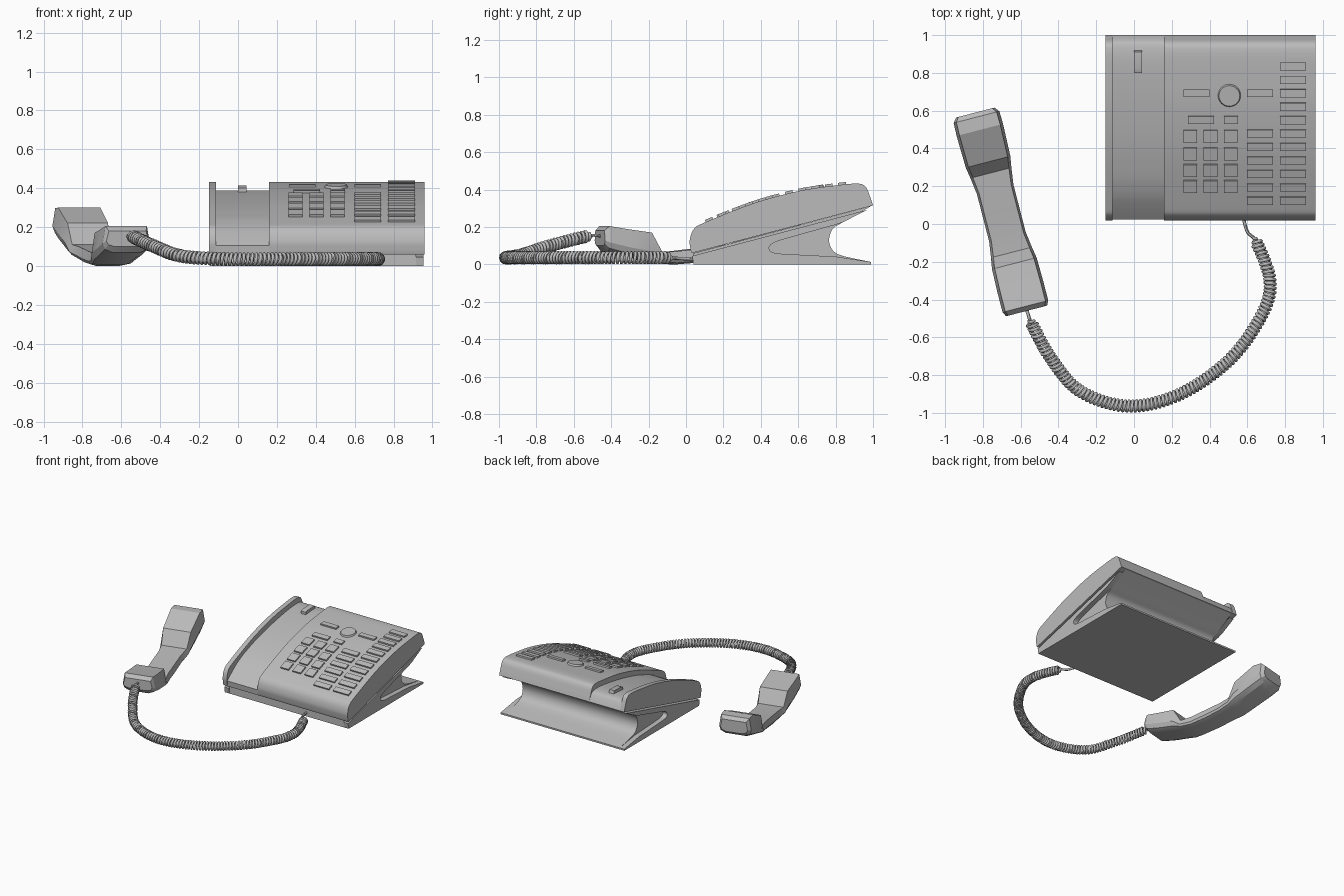
import bpy, bmesh, math
from mathutils import Vector, Matrix

if "Cube" in bpy.data.objects:
    bpy.data.objects.remove(bpy.data.objects["Cube"])

grey = bpy.data.materials.new("mid_grey")
grey.use_nodes = True
grey.diffuse_color = (0.5, 0.5, 0.5, 1)
grey.node_tree.nodes["Principled BSDF"].inputs["Base Color"].default_value = (0.5, 0.5, 0.5, 1)


def finish(name, bm, angle=30):
    bmesh.ops.recalc_face_normals(bm, faces=bm.faces)
    mesh = bpy.data.meshes.new(name)
    bm.to_mesh(mesh)
    bm.free()
    mesh.materials.append(grey)
    obj = bpy.data.objects.new(name, mesh)
    bpy.context.collection.objects.link(obj)
    smooth(obj, angle)
    return obj


def smooth(obj, angle):
    bpy.ops.object.select_all(action='DESELECT')
    obj.select_set(True)
    bpy.context.view_layer.objects.active = obj
    bpy.ops.object.shade_smooth_by_angle(angle=math.radians(angle))


def spline(points, steps):
    """Smooth curve through the points."""
    p = [Vector(q) for q in points]
    p = [2 * p[0] - p[1]] + p + [2 * p[-1] - p[-2]]
    out = []
    for a, b, c, d in zip(p, p[1:], p[2:], p[3:]):
        for i in range(steps):
            t = i / steps
            out.append(0.5 * (2 * b + (c - a) * t + (2 * a - 5 * b + 4 * c - d) * t * t
                              + (3 * b - a - 3 * c + d) * t ** 3))
    return out + [p[-2]]


def extrude(name, profile, x0, x1):
    """Side profile (y, z) stretched from x0 to x1."""
    bm = bmesh.new()
    face = bm.faces.new([bm.verts.new((x0, y, z)) for y, z in profile])
    new = bmesh.ops.extrude_face_region(bm, geom=[face])["geom"]
    bmesh.ops.translate(bm, vec=(x1 - x0, 0, 0),
                        verts=[v for v in new if isinstance(v, bmesh.types.BMVert)])
    return finish(name, bm)


# Upper shell: crowned top over a straight sloping parting line
crown = spline([(.025, .075), (.02, .13), (.043, .19), (.107, .227), (.364, .328),
                (.606, .393), (.8, .422), (.917, .432), (.96, .415), (.985, .36), (1, .315)], 5)
channel = spline([(.025, .105), (.08, .15), (.15, .2), (.235, .243)], 3)[:-1]
channel += spline([(.235, .243), (.42, .305), (.65, .357), (.85, .387), (.95, .385), (.98, .36)], 4)
extrude("main_shell", [(.03, .06)] + crown, .16, .96)
extrude("cradle_wall", [(.03, .06)] + crown, -.15, -.113)
extrude("handset_cradle", [(.03, .06)] + channel + [(1, .315)], -.113, .16)

# Wedge stand: concave back, with a V-shaped recess in both sides
hollow = spline([(.99, .312), (.84, .226), (.785, .19), (.765, .13), (.785, .075),
                 (.84, .045), (.99, .013)], 5)
extrude("stand_core", [(.04, .06)] + hollow + [(.99, 0), (.04, 0)], -.105, .915)
recess = spline([(.8, .212), (.6, .156), (.48, .12), (.445, .092), (.47, .062),
                 (.6, .052), (.8, .042)], 4)
side = [(.033, .045), (.97, .292), (.84, .226)] + recess + [(.99, .013), (.99, 0), (.04, 0)]
for name, x0 in (("right_stand_side", -.145), ("left_stand_side", .915)):
    extrude(name, side, x0, x0 + .04)


# Keys sit on the crowned top
def surface(y):
    for a, b in zip(crown, crown[1:]):
        if a.x <= y <= b.x:
            d = b - a
            return a.y + d.y * (y - a.x) / d.x, math.atan2(d.y, d.x)


def seat(x, y):
    z, tilt = surface(y)
    return Matrix.Translation((x, y, z)) @ Matrix.Rotation(tilt, 4, 'X')


def key(name, x, y, w, h):
    bm = bmesh.new()
    size = Matrix.Diagonal((w, h, .024, 1))
    bmesh.ops.create_cube(bm, size=1, matrix=seat(x, y) @ size)
    finish(name, bm)


for y in (.465, .372, .285, .2):
    for x in (.297, .405, .513):
        key("number_key", x, y, .072, .07)
for i in range(11):
    y = .125 + i * .071
    key("outer_memory_key", .841, y, .137, .042)
    if i < 6:
        key("inner_memory_key", .667, y, .137, .042)
key("wide_function_key", .354, .552, .137, .04)
key("small_function_key", .513, .552, .074, .04)
key("right_menu_key", .667, .694, .137, .038)
key("left_menu_key", .331, .694, .137, .038)

bm = bmesh.new()
bmesh.ops.create_cone(bm, cap_ends=True, segments=32, radius1=.065, radius2=.055,
                      depth=.024, matrix=seat(.505, .68))
finish("round_selector", bm)

# Hook tab in the cradle
extrude("hook_tab", [(.8, .37), (.8, .402), (.82, .41), (.91, .413), (.92, .38)], 0, .043)

# Handset: lofted sections of (distance, top, bottom, half width)
stations = [(0, .275, .18, .105), (.025, .298, .155, .125), (.095, .3, .125, .127),
            (.27, .22, .066, .122), (.33, .11, .05, .112), (.42, .1, .03, .1),
            (.55, .085, .01, .1), (.68, .07, .0, .1), (.765, .065, .006, .112),
            (.825, .17, .014, .122), (.95, .187, .04, .125), (1.06, .205, .07, .125),
            (1.085, .18, .1, .112)]
axis, across = Vector((.25, -.968, 0)), Vector((.968, .25, 0))
bm = bmesh.new()
rings = []
for s, top, low, w in stations:
    mid = low + .35 * (top - low)
    section = [(-.88, top), (.88, top), (1, mid), (.9, low + .12 * (top - low)), (.6, low),
               (-.6, low), (-.9, low + .12 * (top - low)), (-1, mid)]
    rings.append([bm.verts.new(Vector((-.84, .59, z)) + axis * s + across * (u * w))
                  for u, z in section])
for a, b in zip(rings, rings[1:]):
    for i in range(len(a)):
        j = (i + 1) % len(a)
        bm.faces.new((a[i], a[j], b[j], b[i]))
bm.faces.new(rings[0])
bm.faces.new(rings[-1])
finish("handset", bm, 24)

# Coiled cord with straight tails
route = spline([(-.575, -.43, .145), (-.56, -.48, .155), (-.54, -.53, .15), (-.44, -.71, .105),
                (-.285, -.885, .05), (-.03, -.964, .036), (.245, -.9, .036), (.51, -.715, .036),
                (.68, -.475, .036), (.72, -.3, .036), (.65, -.1, .036), (.6, -.04, .032),
                (.575, .05, .028)], 40)
lengths = [0]
for a, b in zip(route, route[1:]):
    lengths.append(lengths[-1] + (b - a).length)
start, end = lengths[80], lengths[-81]
turns, per_turn, coil_radius = 96, 12, .027
count = int(turns * per_turn * lengths[-1] / (end - start))
points, seg = [], 0
for i in range(count + 1):
    s = lengths[-1] * i / count
    while seg < len(route) - 2 and lengths[seg + 1] < s:
        seg += 1
    a, b = route[seg], route[seg + 1]
    d = (b - a).normalized()
    side_dir = d.cross(Vector((0, 0, 1))).normalized()
    up = side_dir.cross(d)
    r = coil_radius * max(0, min(1, (s - start) / .03 + 1, (end - s) / .03 + 1))
    t = math.tau * turns * (s - start) / (end - start)
    centre = a.lerp(b, (s - lengths[seg]) / (lengths[seg + 1] - lengths[seg]))
    points.append(centre + r * (side_dir * math.cos(t) + up * math.sin(t)))

curve = bpy.data.curves.new("coiled_cord", 'CURVE')
curve.dimensions = '3D'
curve.bevel_depth = .009
curve.bevel_resolution = 1
curve.use_fill_caps = True
line = curve.splines.new('POLY')
line.points.add(len(points) - 1)
for p, co in zip(line.points, points):
    p.co = (*co, 1)
curve.materials.append(grey)
cord = bpy.data.objects.new("coiled_cord", curve)
bpy.context.collection.objects.link(cord)
bpy.ops.object.select_all(action='DESELECT')
cord.select_set(True)
bpy.context.view_layer.objects.active = cord
bpy.ops.object.convert(target='MESH')
smooth(bpy.context.view_layer.objects.active, 60)
